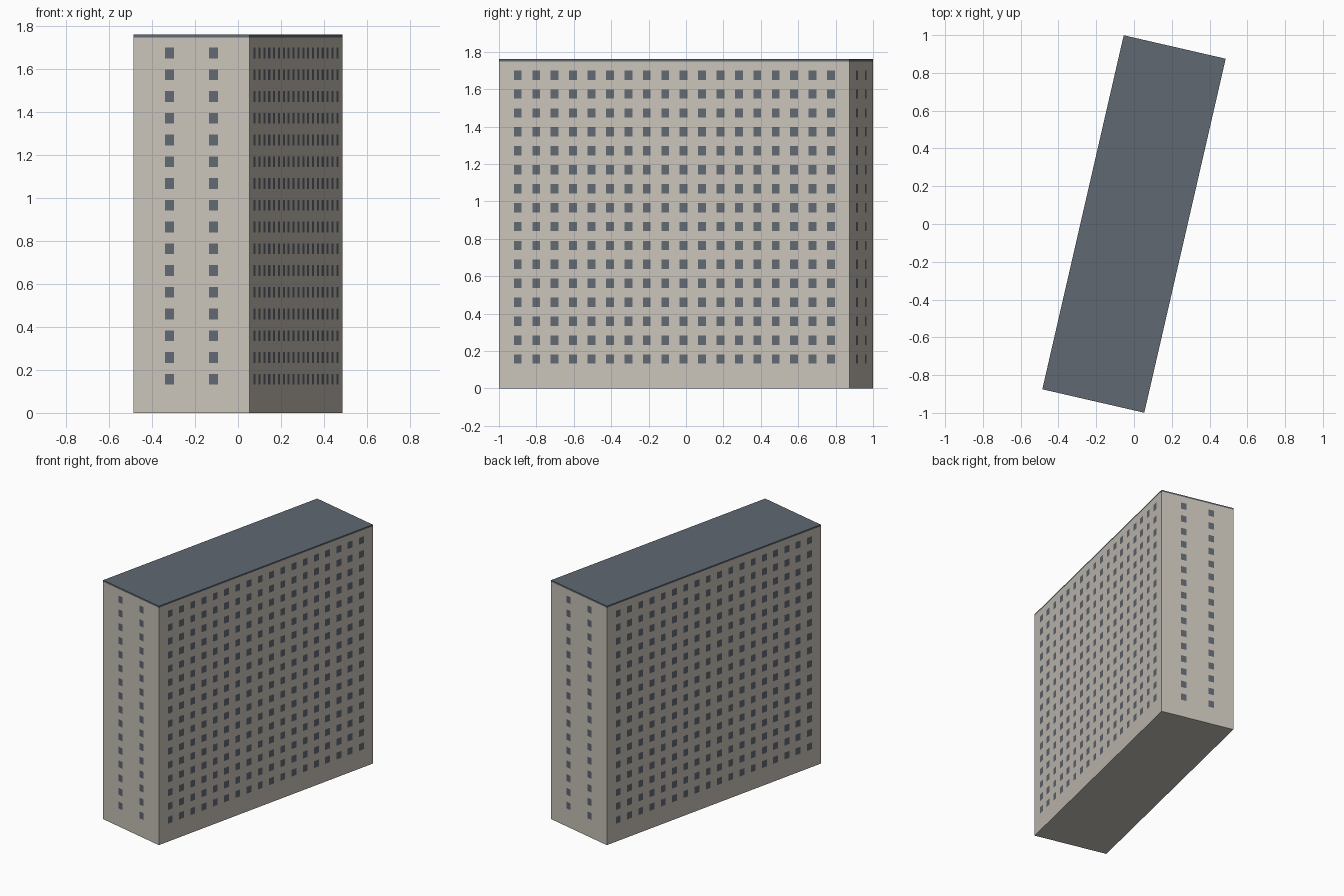
import bpy, bmesh, math
from mathutils import Matrix, Vector

if "Cube" in bpy.data.objects:
    bpy.data.objects.remove(bpy.data.objects["Cube"])

TURN = math.radians(-12.95)
WIDTH, LENGTH, HEIGHT, ROOF = 0.554, 1.923, 1.76, 0.012
WIN_W, WIN_H = 0.043, 0.05

# window centres across the ends, along the sides and up the storeys
COLS_X = [-0.105, 0.105]
COLS_Y = [-0.859 + i * 1.718 / 17 for i in range(18)]
ROWS_Z = [0.157 + i * 1.518 / 15 for i in range(16)]


def material(name, rgb):
    m = bpy.data.materials.new(name)
    m.diffuse_color = (*rgb, 1)
    m.use_nodes = True
    m.node_tree.nodes["Principled BSDF"].inputs["Base Color"].default_value = m.diffuse_color
    return m


wall_mat = material("warm_stone", (0.58, 0.54, 0.48))
slate_mat = material("slate_grey", (0.117, 0.138, 0.165))


def box(bm, z0, z1):
    mat = Matrix.Translation((0, 0, (z0 + z1) / 2)) @ Matrix.Diagonal((WIDTH, LENGTH, z1 - z0, 1))
    bmesh.ops.create_cube(bm, size=1, matrix=mat)


def finish(bm, name, mats):
    me = bpy.data.meshes.new(name)
    bm.to_mesh(me)
    bm.free()
    for m in mats:
        me.materials.append(m)
    ob = bpy.data.objects.new(name, me)
    ob.rotation_euler.z = TURN
    bpy.context.collection.objects.link(ob)


def cut(bm, axis, centres, size):
    normal = Vector((0, 0, 0))
    normal[axis] = 1
    for c in centres:
        for edge in (c - size / 2, c + size / 2):
            bmesh.ops.bisect_plane(bm, geom=bm.verts[:] + bm.edges[:] + bm.faces[:],
                                   plane_co=normal * edge, plane_no=normal)


def inside(value, centres, size):
    return any(abs(value - c) < size / 2 for c in centres)


# tower block with windows cut flush into all four walls
bm = bmesh.new()
box(bm, 0, HEIGHT - ROOF)
top_bottom = [f for f in bm.faces if abs(f.normal.z) > 0.5]
bmesh.ops.delete(bm, geom=top_bottom, context='FACES_ONLY')
cut(bm, 0, COLS_X, WIN_W)
cut(bm, 1, COLS_Y, WIN_W)
cut(bm, 2, ROWS_Z, WIN_H)
bm.normal_update()
for f in bm.faces:
    c = f.calc_center_median()
    on_end = abs(f.normal.y) > 0.5
    column = inside(c.x, COLS_X, WIN_W) if on_end else inside(c.y, COLS_Y, WIN_W)
    f.material_index = int(column and inside(c.z, ROWS_Z, WIN_H))
# floor underneath
bmesh.ops.holes_fill(bm, edges=[e for e in bm.edges if e.is_boundary
                                and all(v.co.z < 0.001 for v in e.verts)], sides=0)
bmesh.ops.recalc_face_normals(bm, faces=bm.faces[:])
finish(bm, "building_walls", [wall_mat, slate_mat])

# flat roof slab
bm = bmesh.new()
box(bm, HEIGHT - ROOF, HEIGHT)
finish(bm, "roof_slab", [slate_mat])
